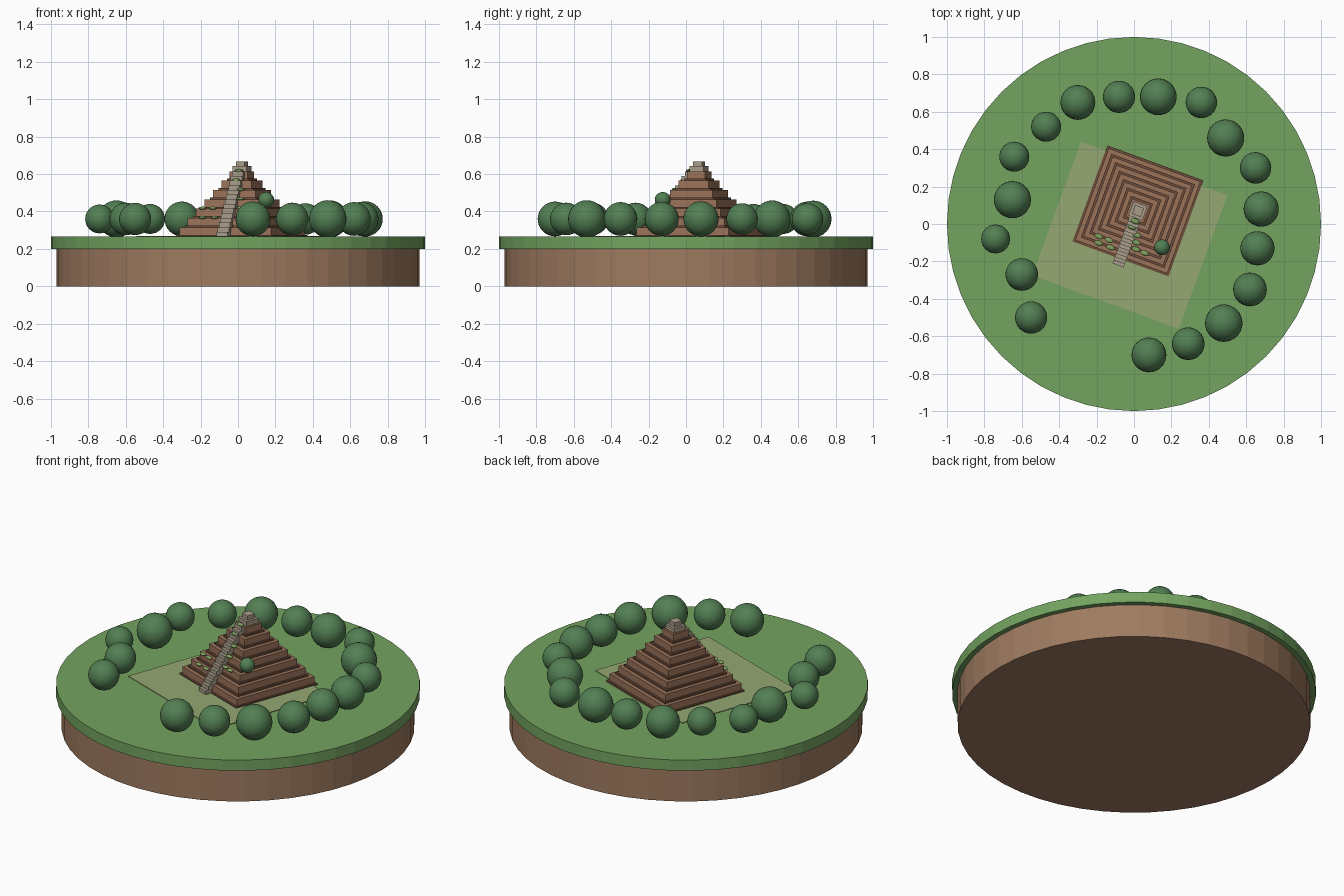
import bpy, math
from mathutils import Matrix, Vector

cube = bpy.data.objects.get("Cube")
if cube:
    bpy.data.objects.remove(cube, do_unlink=True)


def material(name, hex_code):
    def linear(c):
        return c / 12.92 if c <= 0.04045 else ((c + 0.055) / 1.055) ** 2.4
    rgb = [linear(int(hex_code[i:i + 2], 16) / 255) for i in (0, 2, 4)]
    mat = bpy.data.materials.new(name)
    mat.use_nodes = True
    mat.diffuse_color = (*rgb, 1)
    bsdf = mat.node_tree.nodes["Principled BSDF"]
    bsdf.inputs["Base Color"].default_value = (*rgb, 1)
    bsdf.inputs["Roughness"].default_value = 0.9
    return mat


GRASS = material("grass green", "74A460")
SOIL = material("soil brown", "9F7B60")
LEAF = material("leaf green", "527F53")
FIELD = material("dry grass", "95A872")
BRICK = material("weathered brick", "9C745A")
JOINT = material("dark brick", "6E4C3B")
STONE = material("pale stone", "A89D8A")
MOSS = material("moss green", "7FA35F")

# Local frame of the turned pyramid
GROUND = 0.265
TURN = math.radians(-20)
FRAME = Matrix.Translation((0.021, 0.07, 0)) @ Matrix.Rotation(TURN, 4, "Z")


def finish(name, mat):
    obj = bpy.context.object
    obj.name = name
    obj.data.materials.append(mat)
    return obj


def box(name, mat, x, y, z0, z1, width, depth):
    """Box in the pyramid frame, from height z0 to z1."""
    bpy.ops.mesh.primitive_cube_add(size=1, location=FRAME @ Vector((x, y, (z0 + z1) / 2)),
                                    rotation=(0, 0, TURN))
    obj = finish(name, mat)
    obj.scale = (width, depth, z1 - z0)
    return obj


def disc(name, mat, radius, z0, z1):
    bpy.ops.mesh.primitive_cylinder_add(vertices=48, radius=radius, depth=z1 - z0,
                                        location=(0, 0, (z0 + z1) / 2))
    return finish(name, mat)


def ball(name, mat, location, radius, segments=32, rings=16):
    bpy.ops.mesh.primitive_uv_sphere_add(segments=segments, ring_count=rings,
                                         radius=radius, location=location)
    bpy.ops.object.shade_smooth()
    return finish(name, mat)


# Round island
disc("soil_base", SOIL, 0.97, 0, 0.2)
disc("grass_top", GRASS, 1.0, 0.2, GROUND)
box("clearing", FIELD, 0.004, -0.137, GROUND - 0.003, GROUND + 0.004, 0.833, 0.76)

# Stepped pyramid: each tier stands on a thin dark footing
TIERS, RISE, INSET, HALF = 7, 0.05, 0.035, 0.273
for i in range(TIERS):
    half = HALF - i * INSET
    z = GROUND + i * RISE
    box(f"tier_footing_{i + 1}", JOINT, 0, 0, z, z + 0.01, 2 * half, 2 * half)
    box(f"tier_{i + 1}", BRICK, 0, 0, z, z + RISE, 2 * half - 0.024, 2 * half - 0.024)
PEAK = GROUND + TIERS * RISE

# Shrine on the summit
box("shrine_base", STONE, 0, 0, PEAK, PEAK + 0.027, 0.08, 0.08)
box("shrine_block", STONE, 0, 0, PEAK + 0.027, 0.668, 0.05, 0.05)

# Front stairway
STEPS = 14
for i in range(STEPS):
    front = -0.31 + i * 0.0185
    top = GROUND + (i + 1) * RISE * TIERS / STEPS
    box(f"stair_{i + 1}", STONE, 0, front + 0.02, top - 0.025, top, 0.064, 0.04)

# Moss patches: local x, local y, ledge number
patches = [(-0.139, -0.234, 2), (-0.071, -0.234, 2), (-0.092, -0.2, 3), (-0.15, -0.2, 3),
           (0.111, -0.2, 3), (0.06, -0.197, 3), (0.05, -0.162, 4), (0.04, -0.125, 5),
           (0.0, -0.09, 6), (0.005, -0.057, 7)]
for i, (x, y, ledge) in enumerate(patches):
    place = FRAME @ Vector((x, y, GROUND + ledge * RISE + 0.003))
    patch = ball(f"moss_{i + 1}", MOSS, place, 1, 12, 8)
    patch.scale = (0.024, 0.014, 0.008)
    patch.rotation_euler.z = TURN

# Bush growing on a ledge
ball("ledge_bush", LEAF, (0.15, -0.125, 0.462), 0.042)

# Ring of round trees: x, y, radius
trees = [(-0.30, 0.65, 0.093), (-0.08, 0.68, 0.086), (0.13, 0.68, 0.098), (0.36, 0.65, 0.084),
         (0.49, 0.46, 0.099), (0.65, 0.30, 0.084), (0.68, 0.08, 0.094), (0.66, -0.13, 0.091),
         (0.62, -0.35, 0.09), (0.48, -0.53, 0.1), (0.29, -0.64, 0.087), (0.08, -0.7, 0.093),
         (-0.55, -0.5, 0.086), (-0.6, -0.27, 0.087), (-0.74, -0.08, 0.077), (-0.65, 0.13, 0.099),
         (-0.64, 0.36, 0.08), (-0.47, 0.52, 0.08)]
for i, (x, y, radius) in enumerate(trees):
    ball(f"tree_{i + 1}", LEAF, (x, y, 0.36), radius)
